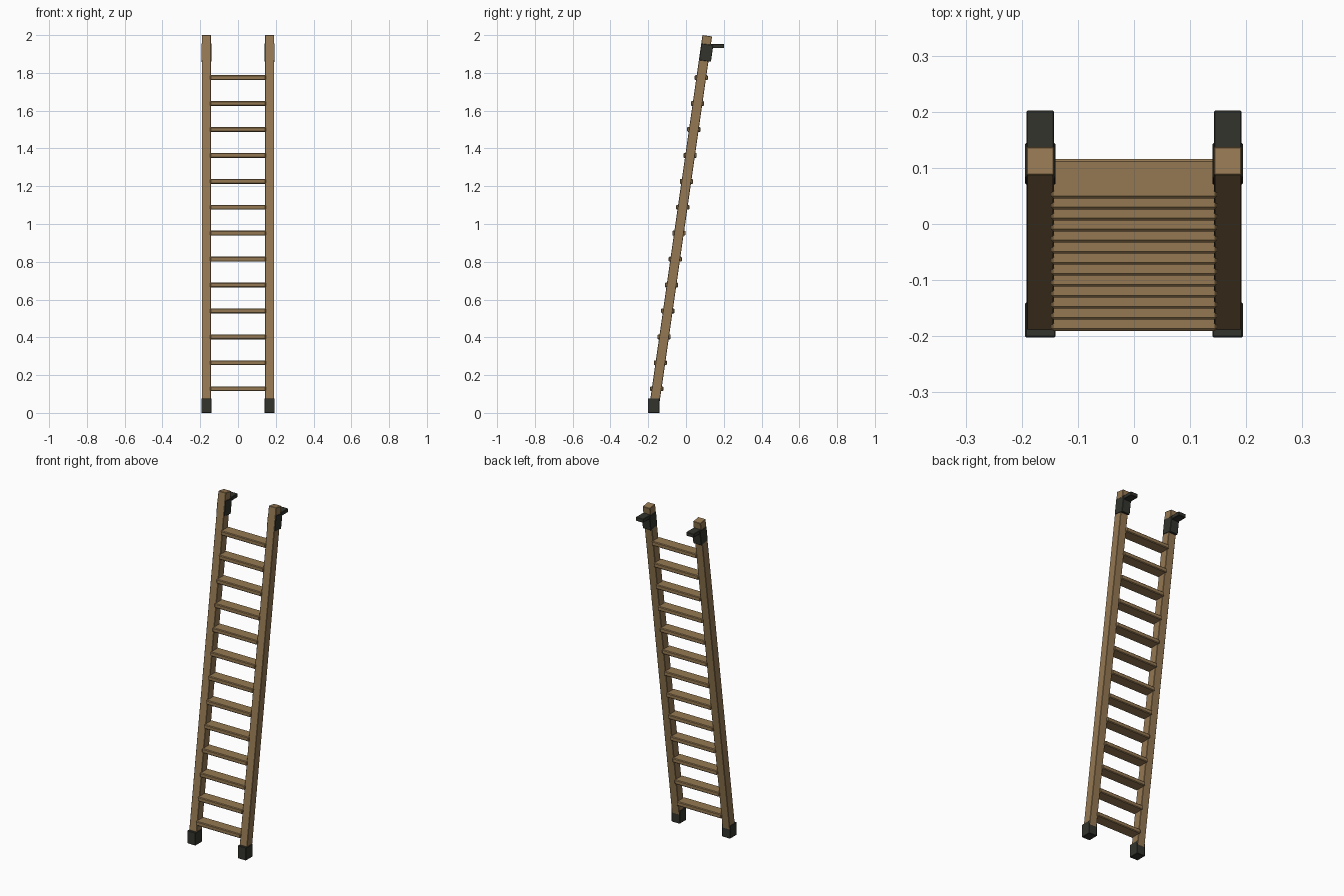
import bpy
import bmesh
import math
from mathutils import Matrix, Vector

if "Cube" in bpy.data.objects:
    bpy.data.objects.remove(bpy.data.objects["Cube"])


def material(name, rgb):
    m = bpy.data.materials.new(name)
    m.diffuse_color = (*rgb, 1)
    m.use_nodes = True
    m.node_tree.nodes["Principled BSDF"].inputs["Base Color"].default_value = m.diffuse_color
    return m


wood = material("brown wood", (0.30, 0.19, 0.085))
rubber = material("dark rubber", (0.034, 0.034, 0.027))

SLOPE = 0.1433              # lean of the ladder, y per unit of z
LEAN = math.atan(SLOPE)


def rail_y(z):
    return 0.112 + (z - 1.993) * SLOPE


def box(name, size, loc, mat, tilt=0.0, bevel=0.002):
    bm = bmesh.new()
    bmesh.ops.create_cube(bm, size=1, matrix=Matrix.Diagonal((*size, 1)))
    bmesh.ops.bevel(bm, geom=bm.edges[:], offset=bevel, segments=1, affect='EDGES')
    bm.transform(Matrix.Translation(Vector(loc)) @ Matrix.Rotation(-tilt, 4, 'X'))
    me = bpy.data.meshes.new(name)
    bm.to_mesh(me)
    bm.free()
    me.materials.append(mat)
    ob = bpy.data.objects.new(name, me)
    bpy.context.collection.objects.link(ob)
    return ob


# Rails, feet and top hooks on both sides
z0, z1 = 0.03, 1.9965
zm = (z0 + z1) / 2
for side, s in (("left", -1), ("right", 1)):
    x = s * 0.167
    box(side + "_rail", (0.049, 0.051, (z1 - z0) / math.cos(LEAN)),
        (x, rail_y(zm), zm), wood, LEAN)
    box(side + "_foot", (0.054, 0.062, 0.077), (x, -0.171, 0.0385), rubber)
    # bracket wraps the sides and back of the rail
    zb = 1.907
    box(side + "_bracket", (0.054, 0.063, 0.089),
        (x, rail_y(zb) + 0.0075, zb), rubber, LEAN)
    box(side + "_hook", (0.049, 0.09, 0.022), (x, 0.157, 1.942), rubber)

# Rungs
for i in range(13):
    z = 0.128 + i * 0.13725
    box(f"rung_{i + 1}", (0.296, 0.07, 0.026), (0, rail_y(z), z), wood, bevel=0.004)
